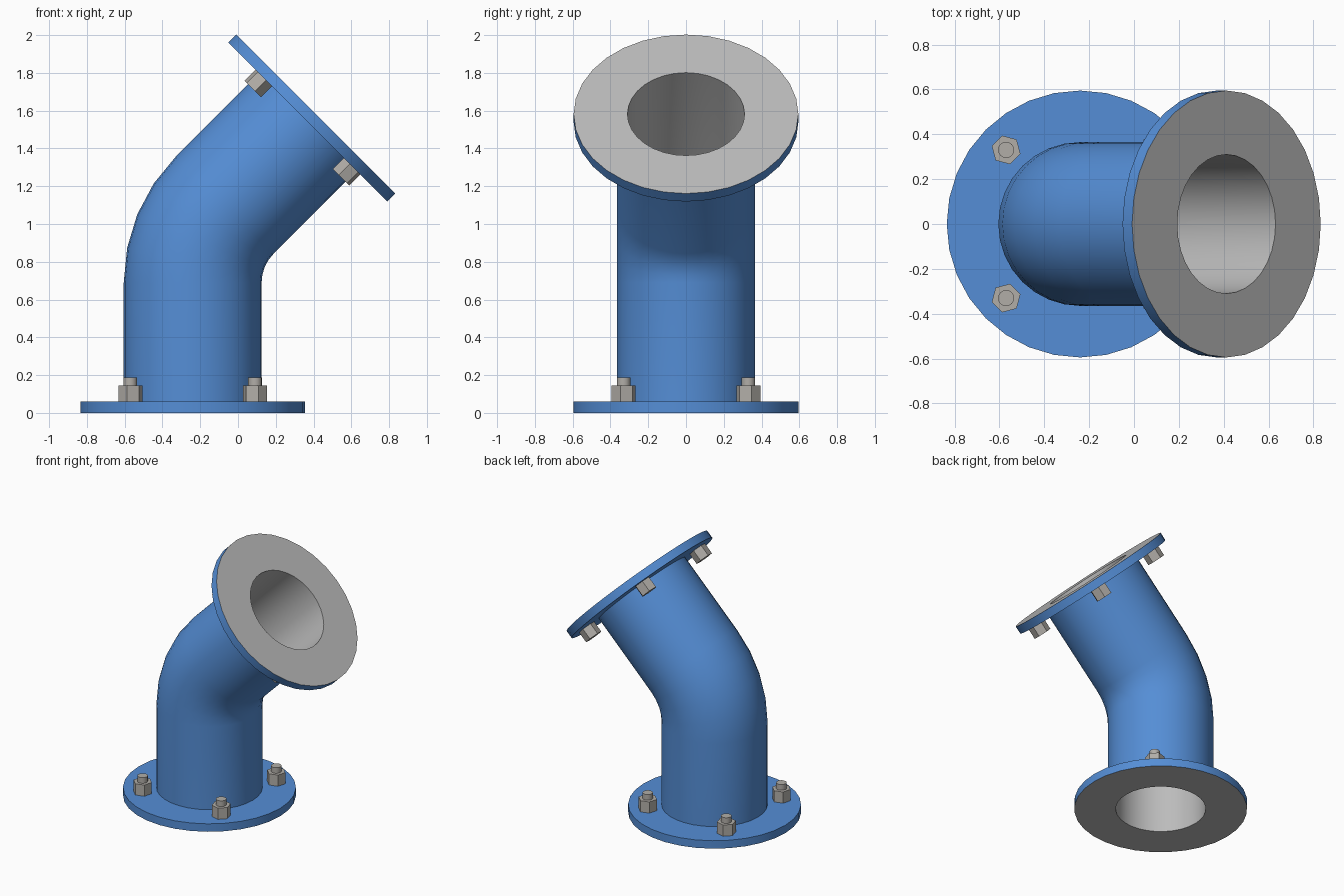
import bpy
import bmesh
from math import sin, cos, pi, radians
from mathutils import Vector, Matrix

if "Cube" in bpy.data.objects:
    bpy.data.objects.remove(bpy.data.objects["Cube"], do_unlink=True)


def material(name, rgb):
    m = bpy.data.materials.new(name)
    m.use_nodes = True
    m.diffuse_color = (*rgb, 1)
    m.node_tree.nodes["Principled BSDF"].inputs["Base Color"].default_value = (*rgb, 1)
    return m


BLUE = material("blue paint", (0.09, 0.27, 0.67))
GREY = material("bare grey metal", (0.5, 0.5, 0.5))
STEEL = material("bolt steel", (0.44, 0.42, 0.39))

SEGMENTS = 32
FLANGE_R, PIPE_R, BORE_R = 0.595, 0.365, 0.31
THICK = 0.06
BASE_X, BEND_Z, BEND_R = -0.24, 0.69, 0.58
TILT = radians(45)


def frame(x, z, tilt):
    """Frame whose local z runs along the pipe."""
    return Matrix.Translation((x, 0, z)) @ Matrix.Rotation(tilt, 4, 'Y')


def finish(name, bm, mats):
    bmesh.ops.recalc_face_normals(bm, faces=bm.faces)
    mesh = bpy.data.meshes.new(name)
    bm.to_mesh(mesh)
    bm.free()
    for m in mats:
        mesh.materials.append(m)
    ob = bpy.data.objects.new(name, mesh)
    bpy.context.collection.objects.link(ob)
    bpy.ops.object.select_all(action='DESELECT')
    ob.select_set(True)
    bpy.context.view_layer.objects.active = ob
    bpy.ops.object.shade_smooth_by_angle(angle=radians(30))
    return ob


def sweep(name, rings, closed, grey_from):
    """Skin circles given as (frame, radius); bands from grey_from on are grey."""
    bm = bmesh.new()
    loops = []
    for mat, r in rings:
        angles = [2 * pi * i / SEGMENTS for i in range(SEGMENTS)]
        loops.append([bm.verts.new(mat @ Vector((r * cos(a), r * sin(a), 0))) for a in angles])
    bands = len(loops) if closed else len(loops) - 1
    for b in range(bands):
        lo, hi = loops[b], loops[(b + 1) % len(loops)]
        for i in range(SEGMENTS):
            j = (i + 1) % SEGMENTS
            f = bm.faces.new((lo[i], lo[j], hi[j], hi[i]))
            f.material_index = int(b >= grey_from)
    return finish(name, bm, [BLUE, GREY])


# Centre line: straight, bend, straight
base = frame(BASE_X, 0, 0)
top = frame(0.412, 1.582, TILT)
bend = []
for k in range(5):
    t = TILT * k / 4
    bend.append(frame(BASE_X + BEND_R * (1 - cos(t)), BEND_Z + BEND_R * sin(t), t))
base_inner = base @ Matrix.Translation((0, 0, THICK))
top_inner = top @ Matrix.Translation((0, 0, -THICK))

# Pipe with painted outside and bare bore
outside = [(m, PIPE_R) for m in [base_inner, *bend, top_inner]]
bore = [(m, BORE_R) for m in [top, *reversed(bend), base]]
sweep("elbow_pipe", outside + bore, True, len(outside) - 1)

# Flanges: painted back and rim, bare sealing face
for name, inner, face in (("bottom_flange", base_inner, base), ("top_flange", top_inner, top)):
    sweep(name, [(inner, PIPE_R), (inner, FLANGE_R), (face, FLANGE_R), (face, BORE_R)], False, 2)


def prism(name, mat, sides, radius, height, turn):
    bm = bmesh.new()
    local = Matrix.Translation((0, 0, height / 2)) @ Matrix.Rotation(turn, 4, 'Z')
    bmesh.ops.create_cone(bm, cap_ends=True, segments=sides, radius1=radius,
                          radius2=radius, depth=height, matrix=mat @ local)
    return finish(name, bm, [STEEL])


# Bolts: nuts with studs below, plain hex heads under the top flange
flip = Matrix.Rotation(pi, 4, 'X')
for k in range(4):
    a = pi / 4 + k * pi / 2
    spot = Matrix.Translation((0.467 * cos(a), 0.467 * sin(a), 0))
    prism(f"bottom_nut_{k + 1}", base_inner @ spot, 6, 0.066, 0.085, a)
    prism(f"bottom_stud_{k + 1}", base_inner @ spot, 16, 0.036, 0.128, 0)
    prism(f"top_bolt_head_{k + 1}", top_inner @ spot @ flip, 6, 0.064, 0.083, a)
